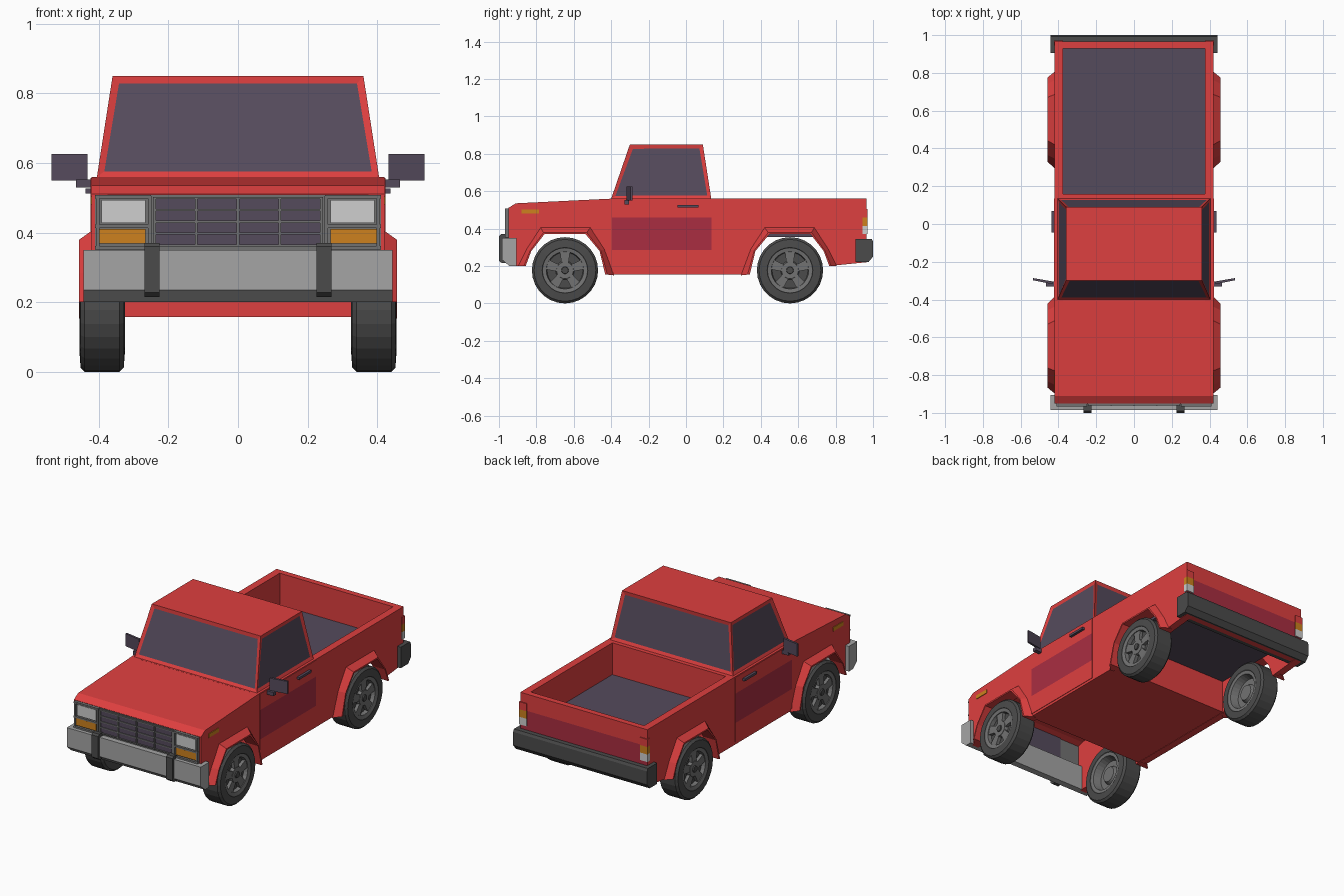
import bpy, bmesh, math
from mathutils import Vector, Matrix

if "Cube" in bpy.data.objects:
    bpy.data.objects.remove(bpy.data.objects["Cube"])


def material(name, r, g, b):
    m = bpy.data.materials.new(name)
    m.diffuse_color = (r, g, b, 1)
    m.use_nodes = True
    m.node_tree.nodes["Principled BSDF"].inputs["Base Color"].default_value = m.diffuse_color
    return m


RED = material("red paint", 0.73, 0.05, 0.05)
CRIMSON = material("crimson band", 0.40, 0.027, 0.053)
GLASS = material("dark glass", 0.091, 0.069, 0.107)
SILVER = material("silver", 0.376, 0.376, 0.376)
LAMP = material("lamp white", 0.62, 0.62, 0.62)
GREY = material("wheel grey", 0.17, 0.17, 0.17)
DARK = material("dark rubber", 0.07, 0.07, 0.07)
AMBER = material("amber", 0.61, 0.22, 0.013)


def finish(name, bm, mats, mirror=False):
    bmesh.ops.recalc_face_normals(bm, faces=bm.faces[:])
    me = bpy.data.meshes.new(name)
    bm.to_mesh(me)
    bm.free()
    for m in mats:
        me.materials.append(m)
    ob = bpy.data.objects.new(name, me)
    bpy.context.collection.objects.link(ob)
    if mirror:
        ob.modifiers.new("mirror", 'MIRROR')
    return ob


def loft(bm, rings, closed=True):
    """Skin closed rings of points and cap both ends; returns side faces per ring gap."""
    vs = [[bm.verts.new(p) for p in r] for r in rings]
    n = len(vs[0])
    gaps = []
    for a, b in zip(vs, vs[1:]):
        gaps.append([bm.faces.new((a[i], a[(i + 1) % n], b[(i + 1) % n], b[i])) for i in range(n)])
    bm.faces.new(vs[0])
    bm.faces.new(vs[-1][::-1])
    return gaps


def add_prism(bm, prof, x0, x1):
    loft(bm, [[(x, y, z) for y, z in prof] for x in (x0, x1)])


def prism(name, prof, x0, x1, mat, mirror=False, band=False):
    bm = bmesh.new()
    add_prism(bm, prof, x0, x1)
    if band:  # crimson stripe between two heights on outward faces
        for h in (0.285, 0.46):
            bmesh.ops.bisect_plane(bm, geom=bm.verts[:] + bm.edges[:] + bm.faces[:], dist=1e-5,
                                   plane_co=(0, 0, h), plane_no=(0, 0, 1))
        bm.normal_update()
        for f in bm.faces:
            zs = [v.co.z for v in f.verts]
            outer = f.calc_center_median().x > x1 - 1e-3 or f.calc_center_median().y > 0.955
            if outer and min(zs) > 0.284 and max(zs) < 0.461:
                f.material_index = 1
    return finish(name, bm, [mat, CRIMSON], mirror)


def rect(y0, y1, z0, z1):
    return [(y0, z0), (y1, z0), (y1, z1), (y0, z1)]


def box(name, x0, x1, y0, y1, z0, z1, mat, mirror=False, band=False):
    return prism(name, rect(y0, y1, z0, z1), x0, x1, mat, mirror, band)


# Wheel arches: offsets run from the far end to the cabin end
FRONT, REAR, WHEEL_Z = -0.647, 0.556, 0.177
OUT = [(-.25, .2), (-.205, .29), (-.13, .405), (.135, .405), (.21, .29), (.262, .15)]
INN = [(-.21, .2), (-.18, .28), (-.11, .37), (.11, .37), (.185, .28), (.215, .155)]


def arch(pts, c, s):
    return [(c + s * d, z) for d, z in pts]


# Body side panels with arch openings
side = [(-.95, .51), (-.91, .535), (-.40, .56), (.965, .56), (.965, .22)]
side += arch(INN, REAR, -1) + arch(INN, FRONT, 1)[::-1] + [(-.92, .2), (-.95, .25)]
prism("body_side", side, 0.375, 0.42, RED, True, True)
box("door", 0.415, 0.423, -0.395, 0.135, 0.17, 0.557, RED, True, True)

# Hood, lower cabin, bed and tailgate
prism("hood", [(-.95, .51), (-.91, .535), (-.40, .56), (-.40, .53), (-.90, .505), (-.94, .49)],
      -0.376, 0.376, RED)
prism("lower_cabin", [(-.41, .157), (.33, .157), (.33, .357), (.16, .357), (.16, .56), (-.41, .56)],
      -0.376, 0.376, RED)
box("bed_floor", -0.376, 0.376, 0.155, 0.935, 0.355, 0.37, GLASS)
box("tailgate", -0.376, 0.376, 0.93, 0.965, 0.22, 0.56, RED, False, True)

# Fender flares
for label, c, s in (("front", FRONT, 1), ("rear", REAR, -1)):
    rings = []
    for (oy, oz), (iy, iz) in zip(arch(OUT, c, s), arch(INN, c, s)):
        my, mz = oy + (iy - oy) * 0.75, oz + (iz - oz) * 0.75
        rings.append([(.4, oy, oz), (.42, oy, oz), (.457, my, mz), (.457, iy, iz), (.375, iy, iz)])
    bm = bmesh.new()
    loft(bm, rings)
    finish(label + "_flare", bm, [RED], True)

# Cab with inset windows
bm = bmesh.new()
gaps = loft(bm, [[(-x, a, z), (x, a, z), (x, b, z), (-x, b, z)]
                 for x, a, b, z in ((.405, -.40, .135, .56), (.36, -.30, .09, .85))])
bmesh.ops.recalc_face_normals(bm, faces=bm.faces[:])
bmesh.ops.inset_individual(bm, faces=gaps[0], thickness=0.028, depth=-0.006)
for f in gaps[0]:
    f.material_index = 1
finish("cab", bm, [RED, GLASS])

# Grille
box("grille_frame", -0.41, 0.41, -0.953, -0.935, 0.35, 0.508, GREY)
box("grille_mesh", -0.24, 0.24, -0.957, -0.93, 0.36, 0.5, GLASS)
bm = bmesh.new()
for i in range(5):
    x = -0.24 + 0.12 * i
    add_prism(bm, rect(-.964, -.95, .36, .502), x - .004, x + .004)
    z = 0.363 + 0.034 * i
    add_prism(bm, rect(-.962, -.95, z - .003, z + .003), -.24, .24)
finish("grille_bars", bm, [GREY])

# Front lamps with raised surrounds
box("headlight", 0.265, 0.392, -0.963, -0.94, 0.428, 0.494, LAMP, True)
box("turn_signal", 0.265, 0.4, -0.962, -0.94, 0.368, 0.41, AMBER, True)
bm = bmesh.new()
for z in (.357, .418, .503):
    add_prism(bm, rect(-.967, -.94, z - .005, z + .005), .25, .41)
for x in (.253, .403):
    add_prism(bm, rect(-.967, -.94, .36, .505), x - .005, x + .005)
finish("lamp_surround", bm, [GREY], True)
box("side_marker", 0.415, 0.424, -0.88, -0.787, 0.48, 0.503, AMBER, True)

# Tail lamps
for label, z0, z1, m in (("red", .46, .505, RED), ("amber", .415, .46, AMBER), ("white", .37, .415, LAMP)):
    box("tail_lamp_" + label, 0.375, 0.424, 0.945, 0.971, z0, z1, m, True)

# Bumpers
prism("front_bumper", [(-.985, .35), (-.985, .235), (-.945, .2), (-.905, .2), (-.905, .35)],
      -0.443, 0.443, SILVER)
prism("bumper_guard", [(-1.0, .36), (-1.0, .228), (-.985, .215), (-.95, .215), (-.95, .37), (-.99, .37)],
      0.225, 0.268, DARK, True)
prism("rear_bumper", [(.905, .345), (.993, .345), (1.0, .33), (1.0, .25), (.975, .22), (.905, .22)],
      -0.443, 0.443, DARK)

# Door handles and mirrors
box("door_handle", 0.42, 0.438, -0.045, 0.068, 0.512, 0.526, GLASS, True)
box("mirror_arm", 0.40, 0.465, -0.33, -0.305, 0.53, 0.552, GLASS, True)
bm = bmesh.new()
loft(bm, [[(.432, -.318, z), (.535, -.298, z), (.535, -.286, z), (.432, -.304, z)] for z in (.55, .625)])
finish("mirror", bm, [GLASS], True)

# Wheels: lathed tyre and rim, then spokes and hub
SEG = 28
PROF = [(-.035, .02, 1), (-.035, .045, 1), (-.015, .055, 1), (-.015, .09, 1), (-.06, .103, 1), (-.062, .12, 0),
        (-.065, .125, 0), (-.062, .165, 0), (-.05, .177, 0), (.05, .177, 0), (.062, .165, 0), (.065, .122, 0),
        (.062, .118, 1), (.058, .1, 1), (.035, .096, 0), (.035, .03, 0)]
CX = 0.39


def ring(x, r, cy, n=SEG):
    return [(CX + x, cy + r * math.sin(2 * math.pi * i / n), WHEEL_Z + r * math.cos(2 * math.pi * i / n))
            for i in range(n)]


for label, cy in (("front", FRONT), ("rear", REAR)):
    bm = bmesh.new()
    gaps = loft(bm, [ring(x, r, cy) for x, r, m in PROF])
    for faces, p in zip(gaps, PROF):
        for f in faces:
            f.material_index = p[2]
    for f in bm.faces:
        if len(f.verts) == SEG:
            f.material_index = 1
    finish(label + "_wheel", bm, [DARK, GREY], True)
    bm = bmesh.new()
    for k in range(5):
        a = 2 * math.pi * k / 5
        u, w = Vector((math.sin(a), math.cos(a))), Vector((math.cos(a), -math.sin(a)))
        c = Vector((cy, WHEEL_Z))
        quad = [c + u * r + w * h for r, h in ((.03, -.018), (.101, -.027), (.101, .027), (.03, .018))]
        add_prism(bm, [tuple(q) for q in quad], CX + .03, CX + .054)
    loft(bm, [ring(.03, .052, cy, 20), ring(.056, .045, cy, 20)])
    finish(label + "_spokes", bm, [GREY], True)
    bm = bmesh.new()
    loft(bm, [ring(.05, .021, cy, 12), ring(.063, .018, cy, 12)])
    finish(label + "_hub_cap", bm, [DARK], True)
